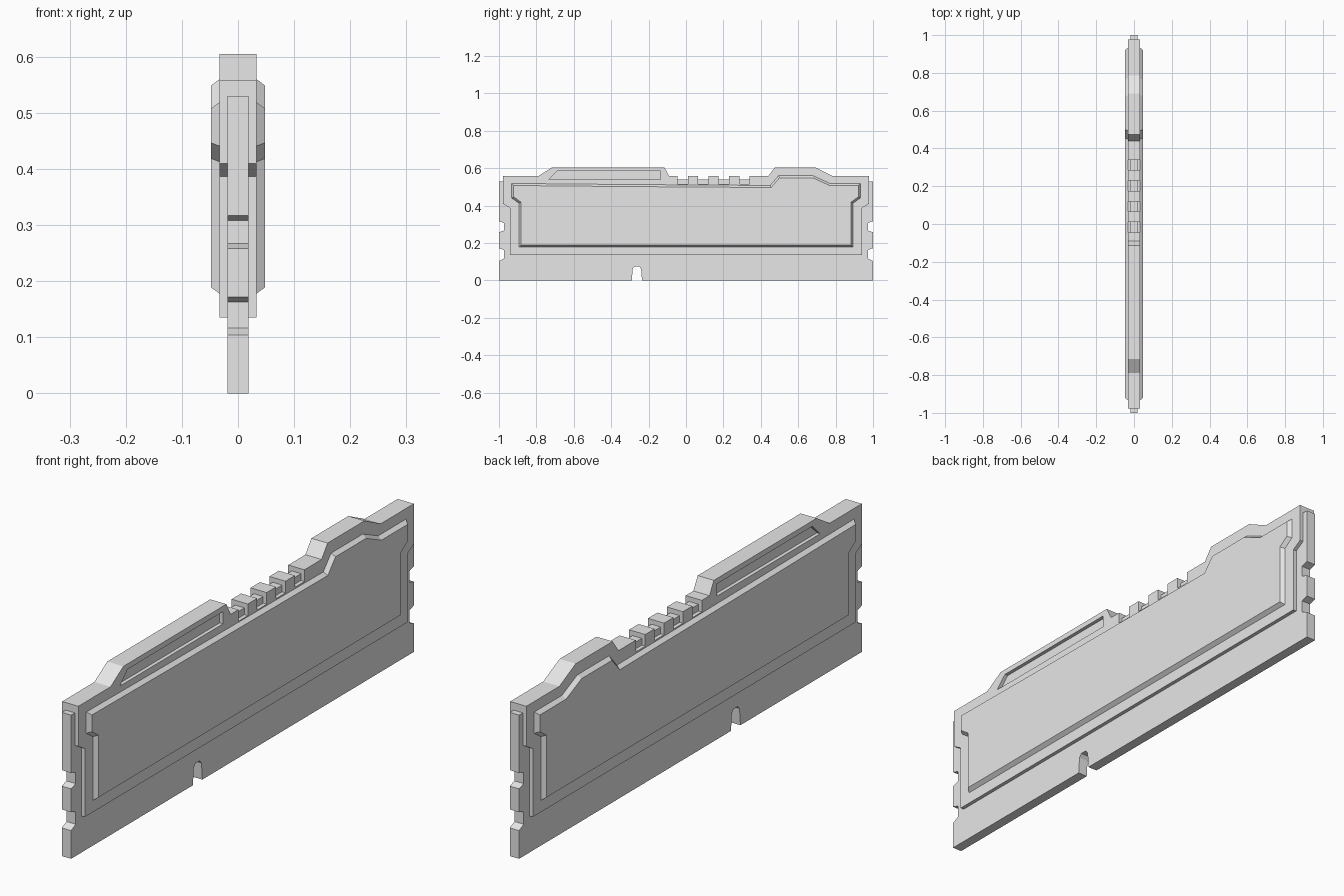
import bpy
import bmesh
from mathutils import Vector

cube = bpy.data.objects.get("Cube")
if cube:
    bpy.data.objects.remove(cube, do_unlink=True)

grey = bpy.data.materials.new("plain_grey")
grey.use_nodes = True
grey.diffuse_color = (0.8, 0.8, 0.8, 1)
grey.node_tree.nodes["Principled BSDF"].inputs["Base Color"].default_value = (0.8, 0.8, 0.8, 1)


def inset(points, d):
    """Shrink a counter-clockwise (y, z) outline by d with mitred corners."""
    pts = [Vector(p) for p in points]
    result = []
    for i, p in enumerate(pts):
        a = (p - pts[i - 1]).normalized()
        b = (pts[(i + 1) % len(pts)] - p).normalized()
        na, nb = Vector((-a.y, a.x)), Vector((-b.y, b.x))
        result.append(p + (na + nb) * d / (1 + na.dot(nb)))
    return result


def loft(name, sections):
    """Join matching (x, outline) sections into a closed solid."""
    bm = bmesh.new()
    rings = [[bm.verts.new((x, y, z)) for y, z in pts] for x, pts in sections]
    for r, s in zip(rings, rings[1:]):
        for i in range(len(r)):
            j = (i + 1) % len(r)
            bm.faces.new((r[i], r[j], s[j], s[i]))
    bm.faces.new(rings[0][::-1])
    bm.faces.new(rings[-1])
    bmesh.ops.recalc_face_normals(bm, faces=bm.faces)
    mesh = bpy.data.meshes.new(name)
    bm.to_mesh(mesh)
    bm.free()
    mesh.materials.append(grey)
    obj = bpy.data.objects.new(name, mesh)
    bpy.context.collection.objects.link(obj)
    return obj


def slab(name, points, x0, x1):
    return loft(name, [(x0, points), (x1, points)])


BOARD, SHELL, PANEL = 0.019, 0.033, 0.048

# Circuit board with a key slot below and two latch notches at each end
edge = [(1, 0), (1, 0.104), (0.973, 0.117), (0.973, 0.163), (1, 0.172),
        (1, 0.258), (0.973, 0.267), (0.973, 0.308), (1, 0.317), (1, 0.53)]
key_slot = [(-0.29, 0), (-0.285, 0.062), (-0.275, 0.075),
            (-0.25, 0.075), (-0.24, 0.062), (-0.235, 0)]
slab("circuit_board", key_slot + edge + [(-y, z) for y, z in reversed(edge)],
     -BOARD, BOARD)

# Heat spreader outline: stepped ends, two raised blocks and a row of teeth
side = [(0.94, 0.135), (0.94, 0.387), (0.978, 0.41), (0.978, 0.558)]
gap_starts = [-0.045 + 0.11 * i for i in range(4)]
top = [(0.785, 0.558), (0.69, 0.605), (0.475, 0.605), (0.44, 0.558)]
for y in reversed(gap_starts):
    top += [(y + 0.055, 0.558), (y + 0.055, 0.515), (y, 0.515), (y, 0.558)]
top += [(-0.09, 0.558), (-0.115, 0.605), (-0.715, 0.605), (-0.79, 0.558)]
shell = slab("heat_spreader", side + top + [(-y, z) for y, z in reversed(side)],
             -SHELL, SHELL)

# Long recess on both faces of the larger raised block
recess = [(-0.735, 0.54), (-0.135, 0.54), (-0.135, 0.585), (-0.69, 0.585)]
for label, s in (("left", 1), ("right", -1)):
    cutter = slab(label + "_recess_cutter", recess, *sorted((s * 0.0195, s * 0.06)))
    cutter.hide_render = True
    cutter.hide_viewport = True
    cutter.hide_set(True)
    cut = shell.modifiers.new(label + "_recess", 'BOOLEAN')
    cut.operation = 'DIFFERENCE'
    cut.solver = 'EXACT'
    cut.object = cutter

# Narrow core seen between the teeth
slab("tooth_core", [(-0.06, 0.48), (0.36, 0.48), (0.36, 0.54), (-0.06, 0.54)],
     -BOARD, BOARD)

# Raised bevelled panel on each face
panel = [(-0.893, 0.178), (0.893, 0.178), (0.893, 0.413), (0.932, 0.441),
         (0.932, 0.519), (0.77, 0.519), (0.68, 0.56), (0.495, 0.56),
         (0.45, 0.508), (-0.42, 0.514), (-0.932, 0.519), (-0.932, 0.441),
         (-0.893, 0.413)]
for label, s in (("left", 1), ("right", -1)):
    loft(label + "_panel", [(s * 0.03, panel), (s * SHELL, panel),
                            (s * PANEL, inset(panel, 0.011))])
